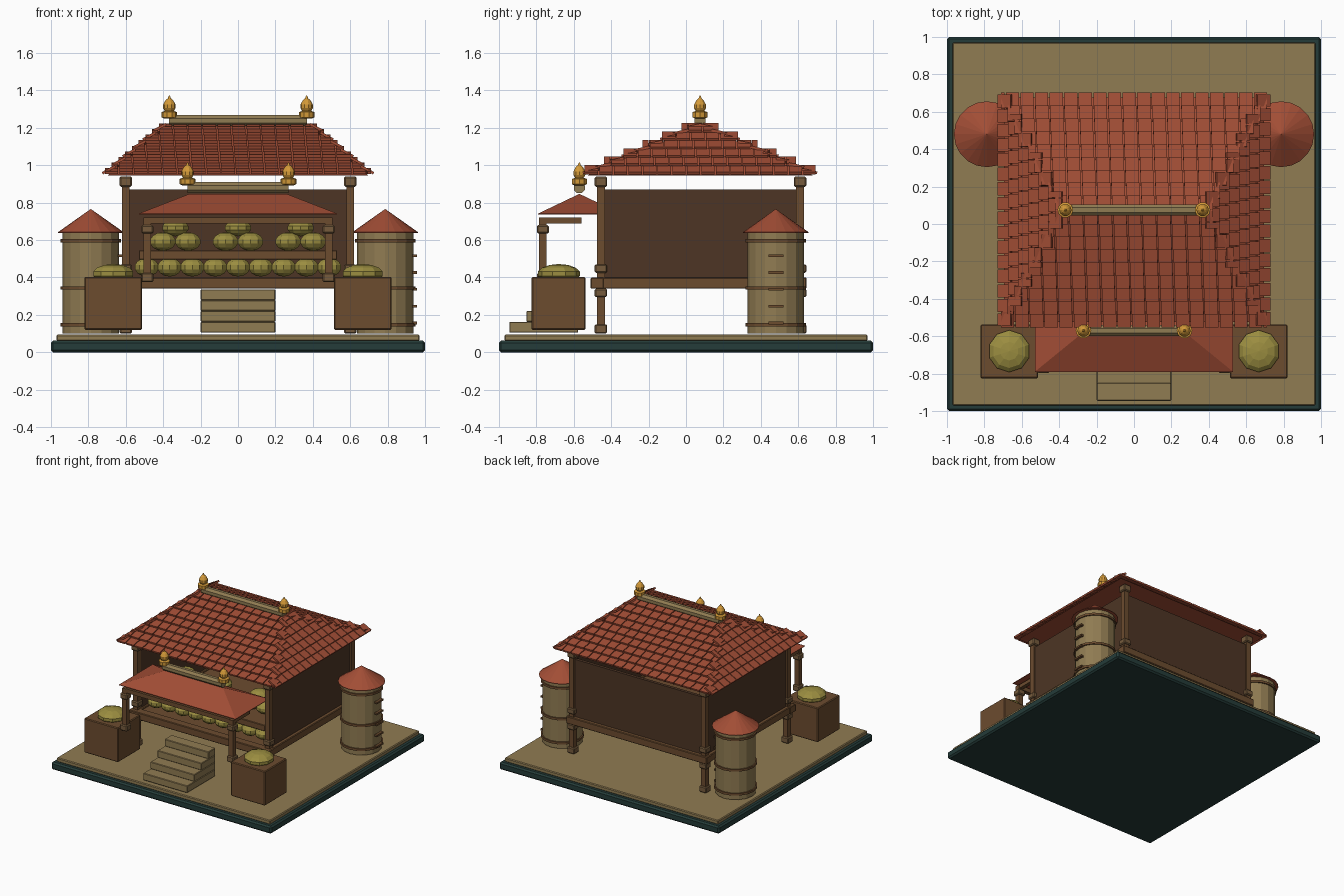
import bpy, bmesh, math
from mathutils import Vector, Matrix

if "Cube" in bpy.data.objects:
    bpy.data.objects.remove(bpy.data.objects["Cube"])


def material(name, rgb):
    m = bpy.data.materials.new(name)
    m.use_nodes = True
    m.diffuse_color = (*rgb, 1)
    node = m.node_tree.nodes["Principled BSDF"]
    node.inputs["Base Color"].default_value = (*rgb, 1)
    node.inputs["Roughness"].default_value = 0.8
    return m


RED = material("clay_red", (0.36, 0.075, 0.036))
TAN = material("sand_tan", (0.28, 0.2, 0.085))
WOOD = material("brown_wood", (0.15, 0.072, 0.028))
CAP = material("pale_wood", (0.18, 0.105, 0.046))
DARK = material("dark_wood", (0.075, 0.036, 0.018))
GOLD = material("gold", (0.65, 0.32, 0.04))
OLIVE = material("olive_yellow", (0.33, 0.27, 0.052))
GREEN = material("deep_green", (0.018, 0.045, 0.041))


def finish(name, bm, mat):
    bmesh.ops.recalc_face_normals(bm, faces=bm.faces)
    me = bpy.data.meshes.new(name)
    bm.to_mesh(me)
    bm.free()
    me.materials.append(mat)
    ob = bpy.data.objects.new(name, me)
    bpy.context.collection.objects.link(ob)
    return ob


def box(name, mat, x, y, z, bevel=0.0):
    """Box from (low, high) ranges on each axis."""
    bm = bmesh.new()
    size = [b - a for a, b in (x, y, z)]
    mid = [(a + b) / 2 for a, b in (x, y, z)]
    bmesh.ops.create_cube(bm, size=1, matrix=Matrix.Translation(mid) @ Matrix.Diagonal((*size, 1)))
    ob = finish(name, bm, mat)
    if bevel:
        mod = ob.modifiers.new("bevel", "BEVEL")
        mod.width, mod.segments = bevel, 1
    return ob


def block(name, mat, cx, cy, half, z, bevel=0.0):
    return box(name, mat, (cx - half, cx + half), (cy - half, cy + half), z, bevel)


def lathe(name, mat, profile, at, sides):
    """Revolve (radius, height) points around a vertical axis."""
    bm = bmesh.new()
    rings = []
    for r, h in profile:
        rings.append([bm.verts.new((at[0] + r * math.cos(k * math.tau / sides),
                                    at[1] + r * math.sin(k * math.tau / sides), at[2] + h))
                      for k in range(sides)])
    for a, b in zip(rings, rings[1:]):
        for k in range(sides):
            j = (k + 1) % sides
            bm.faces.new((a[k], a[j], b[j], b[k]))
    bm.faces.new(rings[0])
    bm.faces.new(rings[-1])
    return finish(name, bm, mat)


def gourd(name, at, r, h, sides=10):
    bm = bmesh.new()
    bmesh.ops.create_uvsphere(bm, u_segments=sides, v_segments=7, radius=1,
                              matrix=Matrix.Translation(at) @ Matrix.Diagonal((r, r, h, 1)))
    return finish(name, bm, OLIVE)


def ridge_bar(name, half, y, z, r):
    bm = bmesh.new()
    bmesh.ops.create_cone(bm, cap_ends=True, segments=8, radius1=r, radius2=r, depth=2 * half,
                          matrix=Matrix.Translation((0, y, z)) @ Matrix.Rotation(math.pi / 2, 4, "Y")
                          @ Matrix.Rotation(math.pi / 8, 4, "Z"))
    return finish(name, bm, TAN)


def hip_roof(name, hx, hy, cy, z, ridge, top, lip):
    """Closed hip roof with a thin vertical lip at the eaves."""
    bm = bmesh.new()
    corners = [(-hx, cy - hy), (hx, cy - hy), (hx, cy + hy), (-hx, cy + hy)]
    low = [bm.verts.new((*c, z)) for c in corners]
    rim = [bm.verts.new((*c, z + lip)) for c in corners]
    l, r = (bm.verts.new((s * ridge, cy, top)) for s in (-1, 1))
    bm.faces.new(low)
    for k in range(4):
        j = (k + 1) % 4
        bm.faces.new((low[k], low[j], rim[j], rim[k]))
    for f in ((rim[0], rim[1], r, l), (rim[1], rim[2], r), (rim[2], rim[3], l, r), (rim[3], rim[0], l)):
        bm.faces.new(f)
    return finish(name, bm, RED)


def tile_slope(name, e0, e1, t0, t1, rows, width=0.078, thick=0.014):
    """Staggered overlapping tiles on the slope between an eave and a ridge line."""
    e0, e1, t0, t1 = map(Vector, (e0, e1, t0, t1))
    along = (e1 - e0).normalized()
    up = (t0 + t1 - e0 - e1) / 2 / rows
    length = up.length * 1.12
    normal = along.cross(up).normalized()
    bm = bmesh.new()
    for i in range(rows):
        a, b = e0.lerp(t0, i / rows), e1.lerp(t1, i / rows)
        span = (b - a).length
        cuts = [0.0]
        cut = width * (0.5 if i % 2 else 1)
        while cut < span - width * 0.3:
            cuts.append(cut)
            cut += width
        cuts.append(span)
        for s, e in zip(cuts, cuts[1:]):
            # lower edge lifted so that every row overlaps the one below
            axis = (up.normalized() - normal * 0.2).normalized()
            out = along.cross(axis)
            mid = a + along * ((s + e) / 2) + axis * (length / 2) + normal * 0.016
            frame = Matrix((along, axis, out)).transposed().to_4x4()
            bmesh.ops.create_cube(bm, size=1, matrix=Matrix.Translation(mid) @ frame
                                  @ Matrix.Diagonal((e - s - 0.007, length, thick, 1)))
    return finish(name, bm, RED)


FINIAL = [(0.028, 0), (0.042, 0.006), (0.042, 0.034), (0.024, 0.04), (0.033, 0.055),
          (0.033, 0.075), (0.02, 0.098), (0.008, 0.108), (0.003, 0.122)]
CY = 0.075

# Ground
box("base_slab", GREEN, (-1, 1), (-1, 1), (0, 0.062), 0.012)
box("ground", TAN, (-0.97, 0.97), (-0.97, 0.97), (0.06, 0.094), 0.006)

# Main house on stilts
box("floor", WOOD, (-0.6, 0.6), (-0.45, 0.6), (0.35, 0.39))
for y in (-0.475, 0.61):
    box("floor_beam", WOOD, (-0.64, 0.64), (y - 0.035, y + 0.035), (0.34, 0.4), 0.005)
for s in (-1, 1):
    box("side_floor_beam", WOOD, (s * 0.6 - 0.035, s * 0.6 + 0.035), (-0.51, 0.645), (0.34, 0.4), 0.005)
    box("side_wall", DARK, (s * 0.595 - 0.012, s * 0.595 + 0.012), (-0.44, 0.61), (0.39, 0.87))
    for y in (-0.455, 0.61):
        block("corner_post", WOOD, s * 0.6, y, 0.021, (0.1, 0.94))
        for z in ((0.1, 0.15), (0.295, 0.34), (0.425, 0.47), (0.885, 0.94)):
            block("post_collar", CAP, s * 0.6, y, 0.033, z, 0.007)
box("back_wall", DARK, (-0.59, 0.59), (0.59, 0.615), (0.39, 0.87))

# Produce display inside the open front
box("display_shelf", WOOD, (-0.53, 0.53), (-0.41, -0.1), (0.495, 0.545), 0.004)
for k in range(9):
    gourd("lower_gourd", ((k - 4) * 0.122, -0.36, 0.455), 0.068, 0.05)
for x in (-0.335, 0, 0.335):
    for dx in (-0.067, 0.067):
        gourd("upper_gourd", (x + dx, -0.22, 0.592), 0.072, 0.05)
    gourd("top_gourd", (x, -0.2, 0.665), 0.075, 0.045)

# Main roof
EX, EY, EZ, RX, RZ = 0.715, 0.62, 0.945, 0.39, 1.215
hip_roof("roof_core", EX - 0.02, EY - 0.02, CY, EZ, RX - 0.02, RZ, 0.002)
for s in (-1, 1):
    y = CY + s * EY
    tile_slope("long_slope_tiles", (s * EX, y, EZ), (-s * EX, y, EZ), (s * RX, CY, RZ), (-s * RX, CY, RZ), 9)
    x = s * EX
    tile_slope("hip_slope_tiles", (x, CY - s * EY, EZ), (x, CY + s * EY, EZ),
               (s * RX, CY, RZ), (s * RX, CY, RZ), 6)
    lathe("roof_finial", GOLD, FINIAL, (s * 0.367, CY, 1.25), 10)
ridge_bar("roof_ridge", 0.37, CY, 1.238, 0.032)

# Porch canopy
PY = -0.57
hip_roof("porch_roof", 0.53, 0.22, PY, 0.738, 0.26, 0.847, 0.004)
ridge_bar("porch_ridge", 0.27, PY, 0.88, 0.032)
box("porch_beam", WOOD, (-0.47, 0.47), (-0.782, -0.748), (0.688, 0.722))
for s in (-1, 1):
    lathe("porch_finial", GOLD, FINIAL, (s * 0.27, PY, 0.893), 10)
    block("porch_post", WOOD, s * 0.485, -0.765, 0.02, (0.38, 0.72))
    box("porch_side_beam", WOOD, (s * 0.485 - 0.015, s * 0.485 + 0.015), (-0.76, -0.56), (0.69, 0.72))
    for z in ((0.375, 0.425), (0.635, 0.68)):
        block("porch_post_collar", CAP, s * 0.485, -0.765, 0.032, z, 0.007)

# Front steps
for k in range(4):
    box("step", TAN, (-0.2, 0.2), (-0.945 + 0.092 * k, -0.577), (0.105 + 0.058 * k, 0.163 + 0.058 * k), 0.004)

# Crates with a large gourd on each
for s in (-1, 1):
    box("crate", WOOD, (s * 0.667 - 0.155, s * 0.667 + 0.155), (-0.825, -0.538), (0.12, 0.402), 0.006)
    gourd("crate_gourd", (s * 0.667, -0.68, 0.42), 0.115, 0.052, 10)

# Storage silos with hoops, cone roofs and ladder rungs
for s in (-1, 1):
    x, y = s * 0.787, 0.48
    lathe("silo_body", TAN, [(0.152, 0), (0.152, 0.545)], (x, y, 0.1), 16)
    lathe("silo_roof", RED, [(0.176, 0), (0.176, 0.004), (0.002, 0.127)], (x, y, 0.638), 20)
    for z in (0.138, 0.335, 0.587):
        lathe("silo_hoop", WOOD, [(0.162, 0), (0.162, 0.018)], (x, y, z), 16)
    for k in range(5):
        z = 0.15 + 0.09 * k
        box("ladder_rung", WOOD, (x + 0.145, x + 0.17), (y - 0.04, y + 0.04), (z, z + 0.014))
